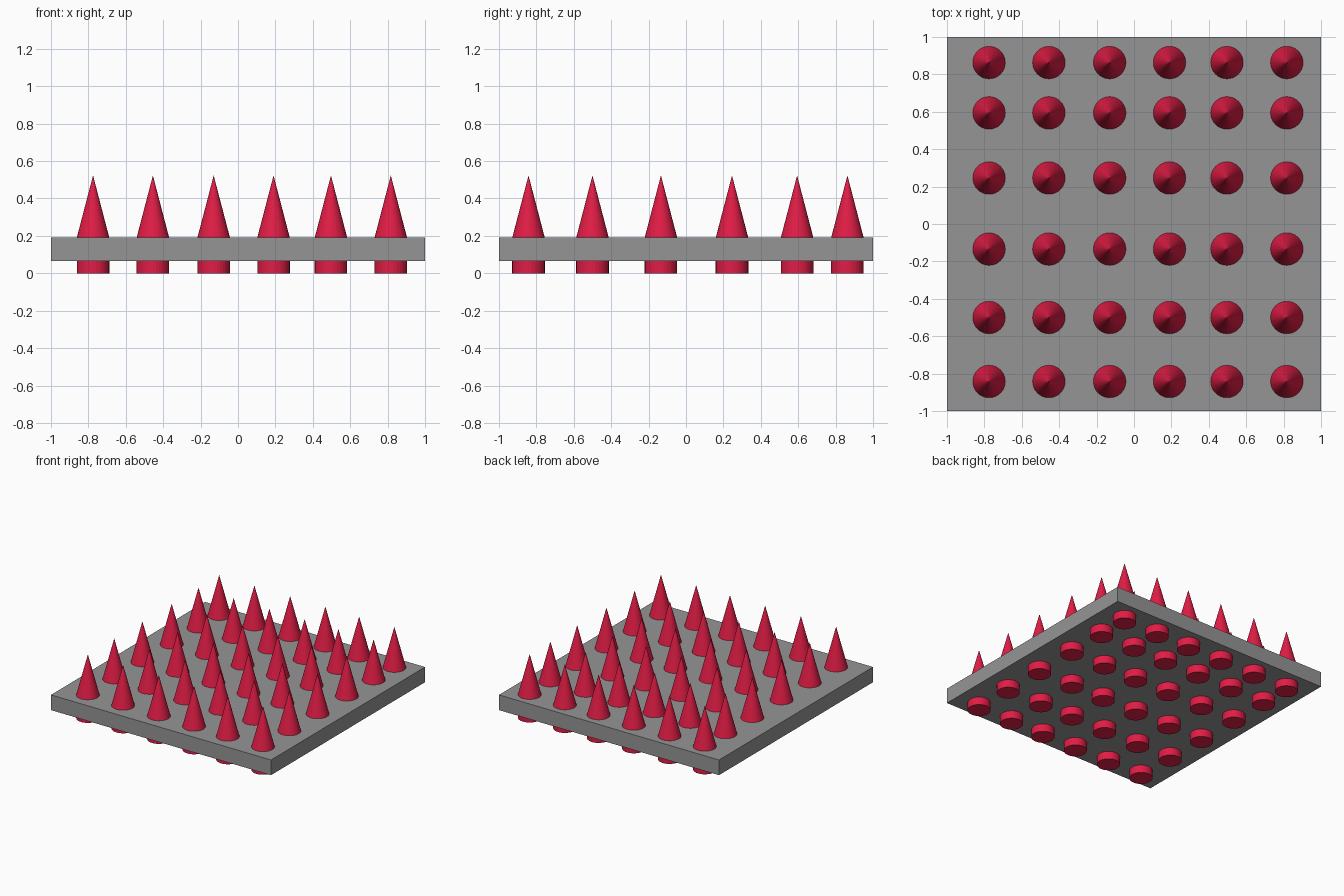
import bpy, bmesh
from mathutils import Matrix

if "Cube" in bpy.data.objects:
    bpy.data.objects.remove(bpy.data.objects["Cube"])

XS = [-0.775, -0.455, -0.13, 0.19, 0.497, 0.817]
YS = [-0.842, -0.50, -0.134, 0.246, 0.594, 0.863]
RADIUS, SIDES = 0.087, 32
PLATE_BOTTOM, PLATE_TOP, TIP = 0.065, 0.19, 0.523


def material(name, rgb):
    mat = bpy.data.materials.new(name)
    mat.diffuse_color = (*rgb, 1)
    mat.use_nodes = True
    mat.node_tree.nodes["Principled BSDF"].inputs["Base Color"].default_value = mat.diffuse_color
    return mat


# base plate
bpy.ops.mesh.primitive_cube_add(size=1, location=(0, 0, (PLATE_BOTTOM + PLATE_TOP) / 2))
plate = bpy.context.object
plate.name = "base_plate"
plate.scale = (2, 2, PLATE_TOP - PLATE_BOTTOM)
plate.data.materials.append(material("dark_grey", (0.30, 0.30, 0.30)))


def spike_mesh():
    """Round peg passing through the plate, drawn to a point above it."""
    bm = bmesh.new()
    bmesh.ops.create_cone(bm, cap_ends=True, segments=SIDES, radius1=RADIUS, radius2=RADIUS,
                          depth=PLATE_TOP, matrix=Matrix.Translation((0, 0, PLATE_TOP / 2)))
    # poke the top cap and raise its centre to form the cone
    top = max(bm.faces, key=lambda f: f.calc_center_median().z)
    tip = bmesh.ops.poke(bm, faces=[top])["verts"][0]
    tip.co.z = TIP
    bm.normal_update()
    mesh = bpy.data.meshes.new("spike")
    bm.to_mesh(mesh)
    bm.free()
    mesh.materials.append(material("crimson", (0.75, 0.012, 0.06)))
    return mesh


# grid of flat-faced spikes sharing one mesh
mesh = spike_mesh()
for row, y in enumerate(YS, 1):
    for col, x in enumerate(XS, 1):
        spike = bpy.data.objects.new(f"spike_row{row}_col{col}", mesh)
        spike.location = (x, y, 0)
        bpy.context.collection.objects.link(spike)
